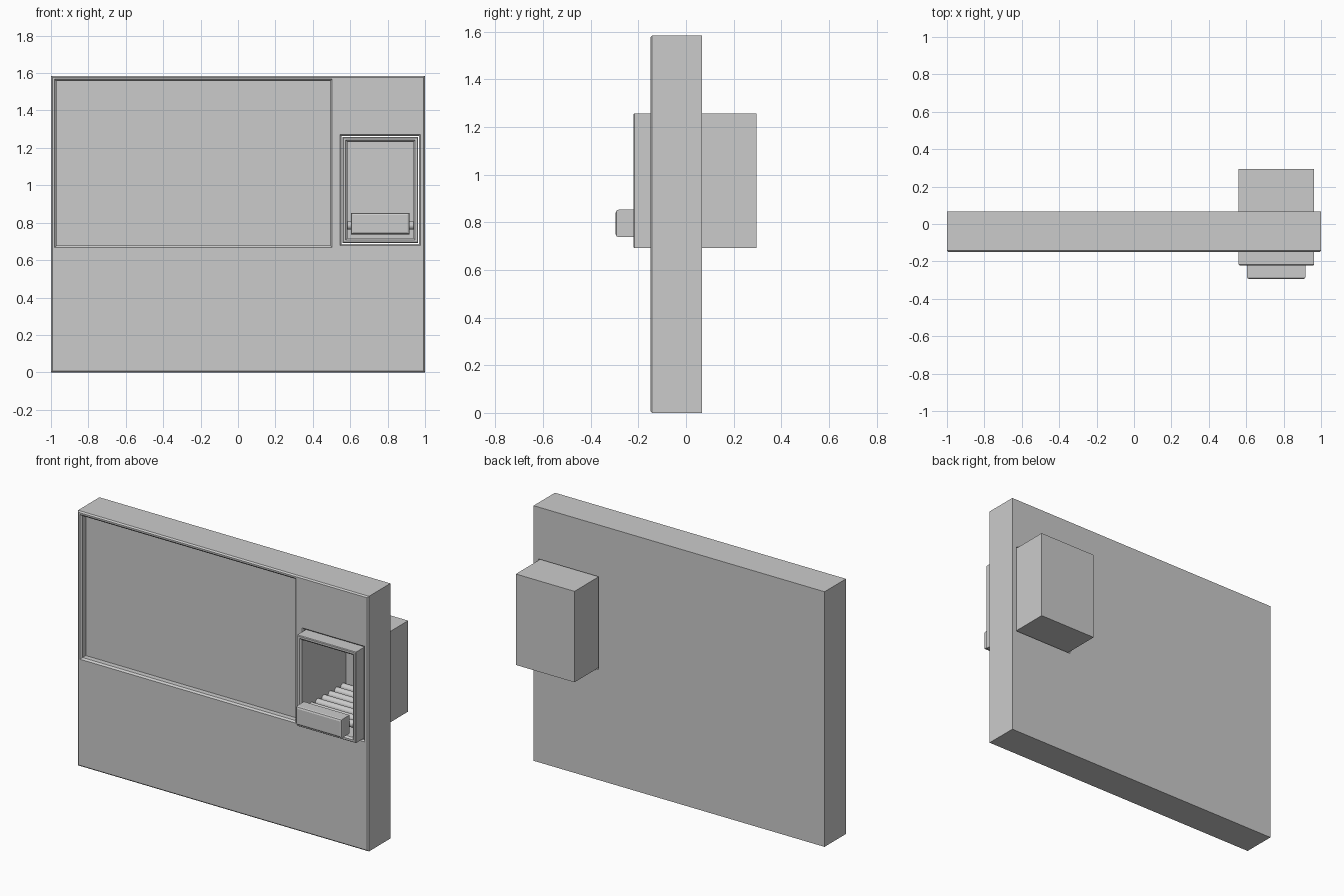
import bpy, bmesh, math

if "Cube" in bpy.data.objects:
    bpy.data.objects.remove(bpy.data.objects["Cube"])


def loft(name, rect, rings):
    """Rectangular tube through (inset, y) rings of rect (x0, x1, z0, z1), capped at both ends."""
    x0, x1, z0, z1 = rect
    bm = bmesh.new()
    loops = []
    for d, y in rings:
        pts = [(x0 + d, z0 + d), (x1 - d, z0 + d), (x1 - d, z1 - d), (x0 + d, z1 - d)]
        loops.append([bm.verts.new((x, y, z)) for x, z in pts])
    for a, b in zip(loops, loops[1:]):
        for i in range(4):
            j = (i + 1) % 4
            bm.faces.new((a[i], a[j], b[j], b[i]))
    bm.faces.new(loops[0])
    bm.faces.new(loops[-1])
    bmesh.ops.recalc_face_normals(bm, faces=bm.faces)
    me = bpy.data.meshes.new(name)
    bm.to_mesh(me)
    bm.free()
    ob = bpy.data.objects.new(name, me)
    bpy.context.collection.objects.link(ob)
    return ob


def cut(target, cutter):
    mod = target.modifiers.new(cutter.name, 'BOOLEAN')
    mod.object = cutter
    mod.solver = 'EXACT'
    bpy.context.view_layer.objects.active = target
    bpy.ops.object.modifier_apply(modifier=mod.name)
    bpy.data.objects.remove(cutter)


# Wall panel with chamfered front edge
wall = loft("wall", (-1, 1, 0, 1.585), [(0.008, -0.15), (0, -0.142), (0, 0.068)])

# Shallow display recess and the through hole for the hatch, both chamfered at the front
cut(wall, loft("display_recess", (-0.98, 0.503, 0.667, 1.567),
               [(-0.01, -0.16), (0.01, -0.14), (0.01, -0.108)]))
cut(wall, loft("hatch_hole", (0.545, 0.975, 0.677, 1.271),
               [(-0.01, -0.16), (0.008, -0.142), (0.008, 0.1)]))

# Hatch box: outer shell folding into a hollow inside, closed at the back
hatch_box = loft("hatch_box", (0.56, 0.963, 0.692, 1.257),
                 [(0, 0.295), (0, -0.217), (0.004, -0.221), (0.016, -0.221),
                  (0.026, -0.211), (0.026, 0.225)])

# Tray lip at the front of the hatch
lip = loft("tray_lip", (0.604, 0.917, 0.738, 0.853),
           [(0.012, -0.295), (0.003, -0.291), (0, -0.283), (0, -0.215), (0.006, -0.205)])

# Rollers forming the hatch floor
for i in range(7):
    bpy.ops.mesh.primitive_cylinder_add(
        vertices=16, radius=0.022, depth=0.352,
        location=(0.7615, -0.18 + 0.062 * i, 0.785), rotation=(0, math.pi / 2, 0))
    bpy.context.object.name = f"roller_{i + 1}"
    bpy.ops.object.shade_smooth_by_angle(angle=math.radians(35))
